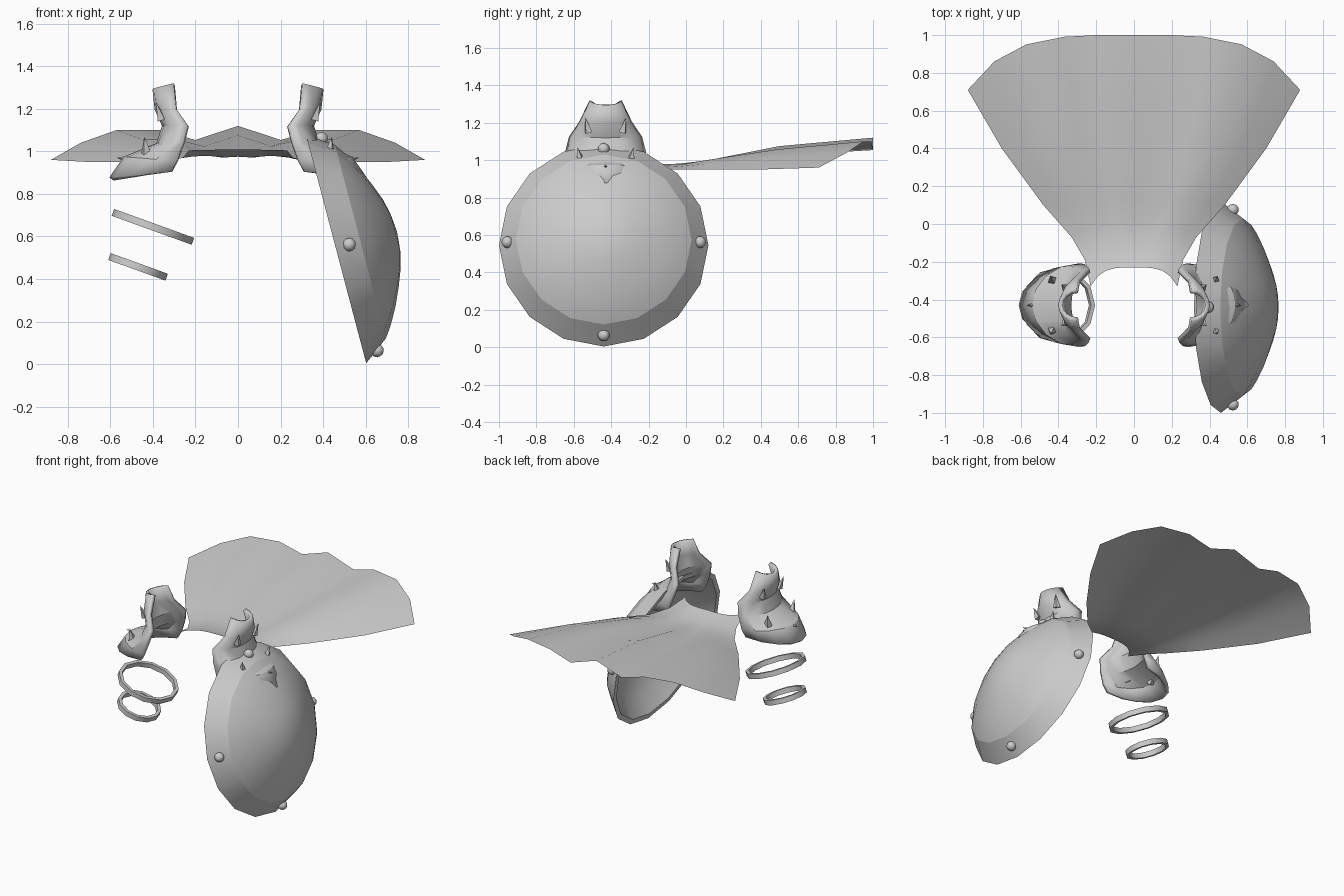
import bpy, bmesh, math
from mathutils import Vector, Matrix

if "Cube" in bpy.data.objects:
    bpy.data.objects.remove(bpy.data.objects["Cube"])

grey = bpy.data.materials.new("plain_grey")
grey.diffuse_color = (0.6, 0.6, 0.6, 1)
grey.use_nodes = True
grey.node_tree.nodes["Principled BSDF"].inputs["Base Color"].default_value = grey.diffuse_color
CY = -0.43  # depth of the arm and shoulder line


def finish(name, bm, angle=35, recalc=True):
    if recalc:
        bmesh.ops.recalc_face_normals(bm, faces=bm.faces)
    me = bpy.data.meshes.new(name)
    bm.to_mesh(me)
    bm.free()
    me.materials.append(grey)
    ob = bpy.data.objects.new(name, me)
    bpy.context.collection.objects.link(ob)
    bpy.ops.object.select_all(action='DESELECT')
    ob.select_set(True)
    bpy.context.view_layer.objects.active = ob
    bpy.ops.object.shade_smooth_by_angle(angle=math.radians(angle))
    return ob


def grid(rows, loop=False):
    """Skin a list of point rows with quads."""
    bm = bmesh.new()
    vs = [[bm.verts.new(p) for p in r] for r in rows]
    pairs = list(zip(vs, vs[1:])) + ([(vs[-1], vs[0])] if loop else [])
    for a, b in pairs:
        for i in range(len(a) - 1):
            bm.faces.new((a[i], a[i + 1], b[i + 1], b[i]))
    return bm


def lathe(profile, n):
    """Revolve (radius, height) points around local z."""
    rows = []
    for k in range(n):
        t = 2 * math.pi * k / n
        rows.append([(r * math.cos(t), r * math.sin(t), h) for r, h in profile])
    bm = grid(rows, loop=True)
    bmesh.ops.remove_doubles(bm, verts=bm.verts, dist=1e-5)
    return bm


def tilted(axis, centre):
    """Frame with local z on the axis, local y on world y."""
    z = Vector(axis).normalized()
    y = Vector((0, 1, 0))
    x = y.cross(z)
    m = Matrix((x, y, z)).transposed().to_4x4()
    return Matrix.Translation(centre) @ m


def spike(name, base, tip, r):
    bm = bmesh.new()
    d = Vector(tip) - Vector(base)
    m = Matrix.Translation((Vector(base) + Vector(tip)) / 2) @ d.to_track_quat('Z', 'Y').to_matrix().to_4x4()
    bmesh.ops.create_cone(bm, cap_ends=True, segments=4, radius1=r, radius2=0, depth=d.length, matrix=m)
    finish(name, bm, 20)


# Cape: centre line and side line, with folds growing towards the hem
centre = [(0, -.23, 1.01), (0, -.12, .975), (0, 0, .985), (0, .12, 1.0), (0, .5, 1.075), (0, 1, 1.12)]
side = [(.23, -.33, 1.005), (.26, -.19, .97), (.33, -.07, .95), (.48, .1, .95), (.7, .4, .95), (.88, .71, .96)]
amps = (0, .08, .2, .4, .75, 1)
fx = (0, .227, .42, .648, .84, 1)
fy = (0, 0, .03, .17, .48, 1)
fold = (0, -.03, .047, .084, .055, 0)
rows = []
for c, s, a in zip(centre, side, amps):
    half = [(s[0] * fx[i], c[1] + (s[1] - c[1]) * fy[i],
             c[2] + (s[2] - c[2]) * fx[i] + fold[i] * a) for i in range(6)]
    rows.append([(-x, y, z) for x, y, z in half[:0:-1]] + half)
finish("cape", grid(rows), 60, recalc=False)

# Shield: tilted hollow dome with a bevelled rim band
frame = tilted((.967, 0, .255), (.46, -.44, .545))
dome = [(.56, 0), (.47, .12), (.42, .155), (.34, .2), (.25, .24), (.166, .272), (.09, .29), (0, .298)]
inner = [(0, .272), (.15, .246), (.32, .178), (.44, .098), (.525, 0), (.56, 0)]
shield = finish("shield", lathe(dome + inner, 16))
for e in shield.data.edges:
    if all(abs(shield.data.vertices[i].co.z - .12) < .001 for i in e.vertices):
        e.use_edge_sharp = True
shield.matrix_world = frame

# Shield rivets
for k in range(4):
    t = k * math.pi / 2
    bm = bmesh.new()
    p = frame @ Vector((.515 * math.cos(t), .515 * math.sin(t), .065))
    bmesh.ops.create_icosphere(bm, subdivisions=2, radius=.032, matrix=Matrix.Translation(p))
    finish("shield_rivet", bm, 60)

# Shoulder guards: sections as (ridge x, ridge z, edge x, edge z, half width)
sections = [(.39, 1.295, .30, 1.315, .075), (.38, 1.20, .29, 1.20, .13),
            (.345, 1.12, .235, 1.12, .185), (.375, 1.03, .255, 1.04, .205),
            (.53, .965, .285, .955, .21), (.595, .87, .31, .905, .20)]
for s in (-1, 1):
    rows = []
    for rx, rz, ex, ez, w in sections:
        row = []
        for k in range(9):
            t = (k / 4 - 1) * math.pi / 2
            c = math.cos(t)
            row.append((s * (ex + (rx - ex) * c), CY + w * math.sin(t), ez + (rz - ez) * c))
        rows.append(row)
    guard = finish("shoulder_guard", grid(rows), 30)
    mod = guard.modifiers.new("thickness", 'SOLIDIFY')
    mod.thickness = .025
    mod.offset = 0
    # Shoulder spikes
    for d in (-1, 1):
        spike("side_spike", (s * .43, CY + d * .13, .98), (s * .44, CY + d * .15, 1.07), .03)
        spike("collar_spike", (s * .36, CY + d * .09, 1.15), (s * .385, CY + d * .11, 1.23), .025)
    spike("ridge_spike", (s * .49, CY, .96), (s * .57, CY, .97), .025)

# Arm bands
for name, x, z, r in (("upper_arm_band", -.4, .645, .2), ("lower_arm_band", -.47, .457, .143)):
    h, w = .017, .022
    band = finish(name, lathe([(r, -h), (r, h), (r - w, h), (r - w, -h), (r, -h)], 12))
    band.matrix_world = tilted((.34, 0, .94), (x, CY, z))
